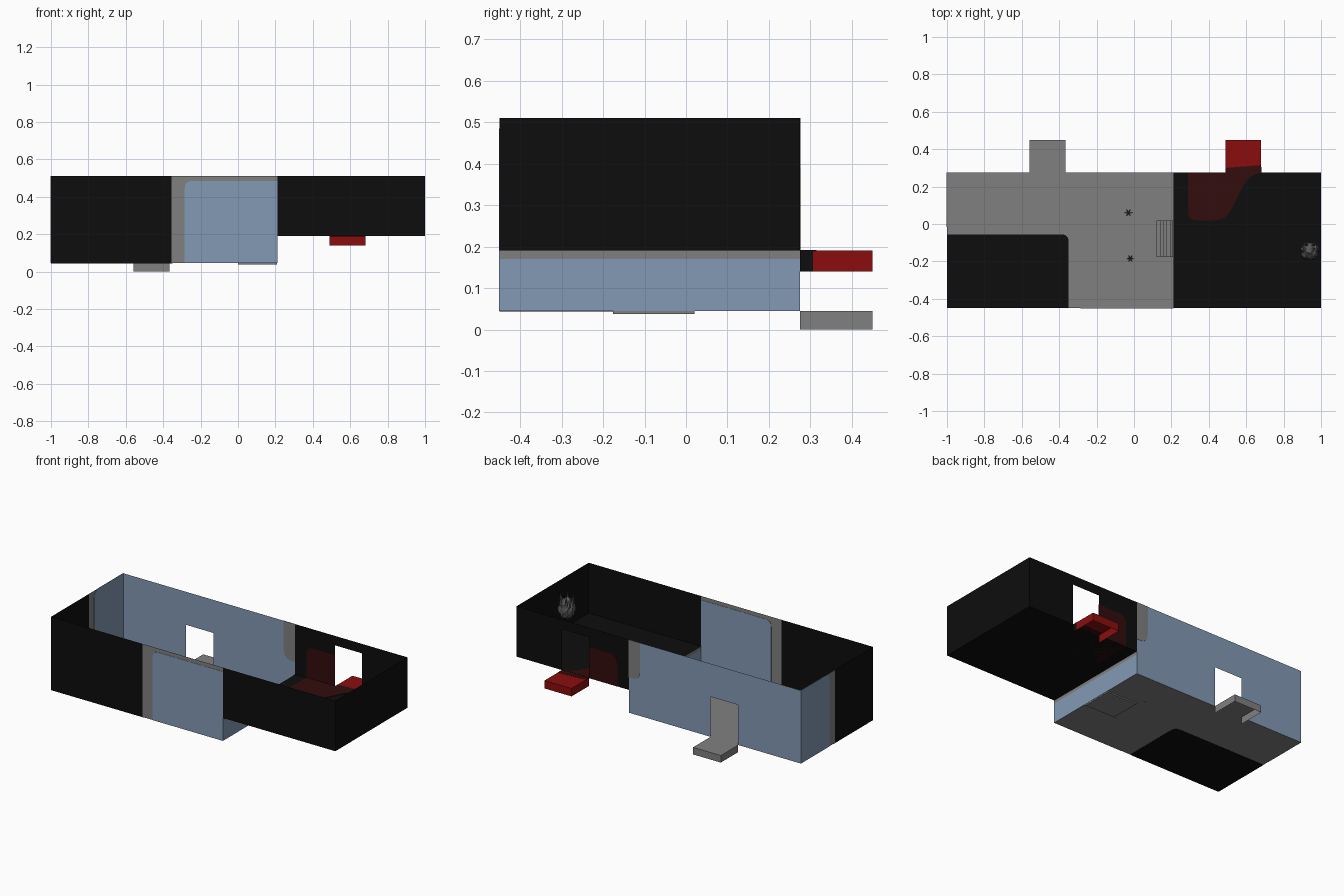
import bpy, bmesh, math, random
from mathutils import Vector, Matrix

if "Cube" in bpy.data.objects:
    bpy.data.objects.remove(bpy.data.objects["Cube"])


def material(name, *rgb):
    m = bpy.data.materials.new(name)
    m.use_nodes = True
    m.diffuse_color = (*rgb, 1)
    m.node_tree.nodes["Principled BSDF"].inputs["Base Color"].default_value = (*rgb, 1)
    return m


BLACK = material("black", .004, .004, .004)
GRAY = material("gray", .216, .216, .216)
BLUE = material("pale blue", .23, .32, .46)
RED = material("red", .26, .004, .004)
MAROON = material("dark red", .032, .004, .004)
STONE = material("dark stone", .09, .09, .09)

FRONT, BACK, LOW, HIGH, TOP, SPLIT = -.45, .275, .045, .19, .51, .21


def finish(name, bm, mat):
    mesh = bpy.data.meshes.new(name)
    bm.to_mesh(mesh)
    bm.free()
    mesh.materials.append(mat)
    ob = bpy.data.objects.new(name, mesh)
    bpy.context.collection.objects.link(ob)
    return ob


def place(axis, d, p):
    return {"x": (d, *p), "y": (p[0], d, p[1]), "z": (*p, d)}[axis]


def rounded(points):
    """Replace each corner that has a third value (radius) by a curve."""
    out = []
    for i, p in enumerate(points):
        c = Vector(p[:2])
        if len(p) == 2:
            out.append(c)
            continue
        a = c + (Vector(points[i - 1][:2]) - c).normalized() * p[2]
        b = c + (Vector(points[(i + 1) % len(points)][:2]) - c).normalized() * p[2]
        for k in range(7):
            t = k / 6
            out.append(a * (1 - t) ** 2 + c * 2 * t * (1 - t) + b * t * t)
    return out


def panel(name, axis, d, points, mat, depth=0):
    """Flat outline at d along axis; with depth it becomes a centred slab."""
    bm = bmesh.new()
    outline = rounded(points)
    face = bm.faces.new([bm.verts.new(place(axis, d - depth / 2, p)) for p in outline])
    if depth:
        new = bmesh.ops.extrude_face_region(bm, geom=[face])["geom"]
        bmesh.ops.translate(bm, vec=place(axis, depth, (0, 0)),
                            verts=[g for g in new if isinstance(g, bmesh.types.BMVert)])
        bmesh.ops.recalc_face_normals(bm, faces=bm.faces)
    return finish(name, bm, mat)


def rect(u0, u1, v0, v1):
    return [(u0, v0), (u1, v0), (u1, v1), (u0, v1)]


PLATE = .003

# Floors, with inset colour areas
panel("lower_floor", "z", LOW, rect(-1, SPLIT, FRONT, BACK), GRAY)
panel("lower_floor_black_area", "z", LOW,
      [(-1, FRONT), (-.35, FRONT), (-.35, -.055, .04), (-1, -.055)], BLACK, PLATE)
panel("upper_floor", "z", HIGH, rect(SPLIT, 1, FRONT, BACK), BLACK)
panel("upper_floor_red_area", "z", HIGH + PLATE / 2,
      [(.29, BACK), (.29, .02, .04), (.49, .02, .06), (.62, BACK, .08), (.66, BACK)],
      MAROON, PLATE)

# Front wall
panel("front_wall_lower", "y", FRONT, rect(-1, -.355, LOW, TOP), BLACK)
panel("front_wall_gray", "y", FRONT, rect(-.355, SPLIT, LOW, TOP), GRAY)
panel("front_wall_blue", "y", FRONT,
      [(-.285, LOW), (SPLIT, LOW), (SPLIT, .485), (-.285, .485, .04)], BLUE, PLATE)
panel("front_wall_upper", "y", FRONT, rect(SPLIT, 1, HIGH, TOP), BLACK)

# Back wall with two doorways
D1, D2, E1, E2 = -.56, -.365, .49, .68
panel("back_wall_lower", "y", BACK,
      [(-1, LOW), (D1, LOW), (D1, .3), (D2, .3), (D2, LOW),
       (SPLIT, LOW), (SPLIT, TOP), (-1, TOP)], BLUE)
panel("back_wall_gray_band", "y", BACK,
      [(.13, TOP), (.13, .27, .06), (SPLIT, .27), (SPLIT, TOP)], GRAY, PLATE)
panel("back_wall_upper", "y", BACK,
      [(SPLIT, HIGH), (E1, HIGH), (E1, .45), (E2, .45), (E2, HIGH),
       (1, HIGH), (1, TOP), (SPLIT, TOP)], BLACK)
panel("back_wall_red_area", "y", BACK,
      [(.29, HIGH), (E1, HIGH), (E1, .39), (.29, .39, .05)], MAROON, PLATE)

# End walls
panel("right_end_wall_black", "x", -1, rect(FRONT, -.07, LOW, TOP), BLACK)
panel("right_end_wall_gray", "x", -1, rect(-.07, BACK, LOW, TOP), GRAY)
panel("right_end_wall_blue", "x", -1,
      [(-.017, LOW), (BACK, LOW), (BACK, TOP), (-.017, TOP, .05)], BLUE, PLATE)
panel("left_end_wall", "x", 1, rect(FRONT, BACK, HIGH, TOP), BLACK)

# Riser between the two floor levels
panel("riser", "x", SPLIT, rect(FRONT, BACK, LOW, .17), BLUE)
panel("riser_trim", "x", SPLIT, rect(FRONT, BACK, .17, HIGH), GRAY)

# Stairs on a thin base
profile = [(.208, .037), (0, .037), (0, LOW + .002), (.12, LOW + .002)]
steps = 5
for i in range(steps):
    z = LOW + (HIGH - LOW) * (i + 1) / (steps + 1)
    profile += [(.12 + .018 * i, z), (.12 + .018 * (i + 1), z)]
profile[-1] = (.208, profile[-1][1])
panel("stairs", "y", -.078, profile, GRAY, .196)


# Door landings: top and skirts, open below and towards the wall
def landing(name, x0, x1, z0, z1, mat):
    bm = bmesh.new()
    bmesh.ops.create_cube(bm, size=1, matrix=Matrix.Translation(
        ((x0 + x1) / 2, (BACK + .45) / 2, (z0 + z1) / 2))
        @ Matrix.Diagonal((x1 - x0, .45 - BACK, z1 - z0, 1)))
    bm.normal_update()
    bmesh.ops.delete(bm, geom=[f for f in bm.faces if f.normal.z < -.5 or f.normal.y < -.5],
                     context="FACES")
    return finish(name, bm, mat)


landing("gray_landing", D1, D2, 0, LOW, GRAY)
landing("red_landing", E1, E2, .14, HIGH, RED)
panel("red_landing_threshold", "z", HIGH,
      [(E1, BACK), (E2, BACK), (E2, .315), (E1, .3)], MAROON, PLATE)
panel("red_landing_side_band", "x", E2, rect(BACK, .306, .14, HIGH), BLACK, PLATE)


def cone(bm, base, tip, radius, sides=5):
    base, tip = Vector(base), Vector(tip)
    way = tip - base
    turn = way.to_track_quat("Z", "Y").to_matrix().to_4x4()
    bmesh.ops.create_cone(bm, cap_ends=True, segments=sides, radius1=radius, radius2=0,
                          depth=way.length, matrix=Matrix.Translation((base + tip) / 2) @ turn)


# Small spiky ornaments beside the stairs
for name, x, y in (("back_ornament", -.03, .06), ("front_ornament", -.02, -.185)):
    bm = bmesh.new()
    cone(bm, (x, y, LOW), (x, y, LOW + .05), .008)
    for k in range(6):
        a = k * math.tau / 6
        cone(bm, (x, y, LOW + .015),
             (x + .022 * math.cos(a), y + .022 * math.sin(a), LOW + .03), .005)
    finish(name, bm, STONE)

# Rough carved head on the left end wall, with a crown of spikes
random.seed(4)
bm = bmesh.new()
bmesh.ops.create_icosphere(bm, subdivisions=3, radius=1)
for v in bm.verts:
    v.co *= random.uniform(.86, 1.04)
    v.co = Vector((.94, -.145, .355)) + Vector((v.co.x * .052, v.co.y * .052, v.co.z * .068))
for k in range(6):
    a = k * math.tau / 6
    x, y = .94 + .036 * math.cos(a), -.145 + .036 * math.sin(a)
    cone(bm, (x, y, .38), (x + .01 * math.cos(a), y + .01 * math.sin(a), .445), .012)
finish("carved_head", bm, STONE)
